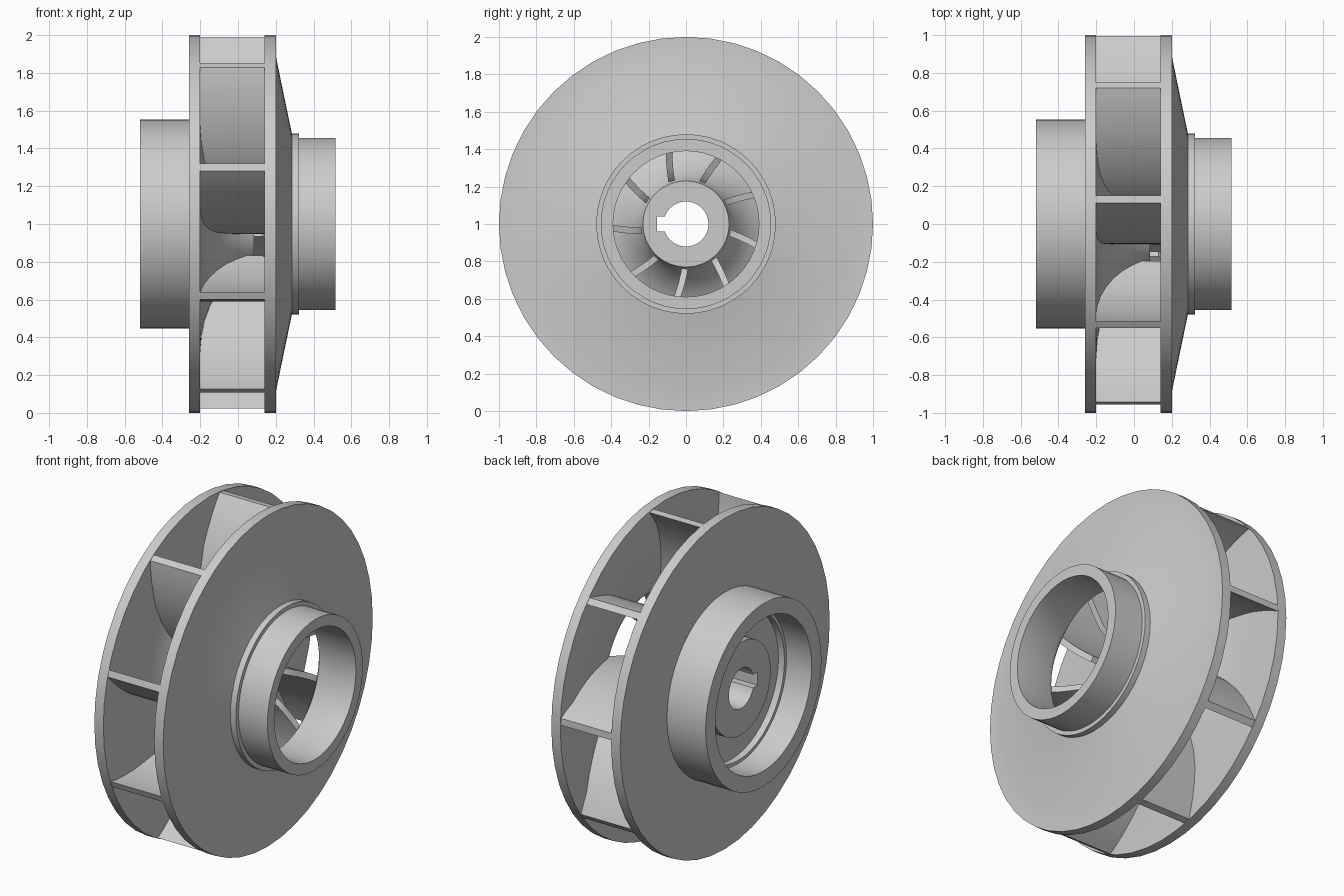
import bpy, bmesh
from math import pi, sin, cos, radians, sqrt

if "Cube" in bpy.data.objects:
    bpy.data.objects.remove(bpy.data.objects["Cube"])

SEG = 48
BLADES = 9


def finish(name, bm, smooth=True):
    bmesh.ops.recalc_face_normals(bm, faces=bm.faces)
    me = bpy.data.meshes.new(name)
    bm.to_mesh(me)
    bm.free()
    ob = bpy.data.objects.new(name, me)
    ob.location = (0, 0, 1)
    bpy.context.collection.objects.link(ob)
    return ob


def activate(ob):
    bpy.ops.object.select_all(action='DESELECT')
    ob.select_set(True)
    bpy.context.view_layer.objects.active = ob


def smooth(ob):
    activate(ob)
    bpy.ops.object.shade_smooth_by_angle(angle=radians(28))


def lathe(name, profile):
    """Spin a closed (x, radius) profile around the x axis."""
    bm = bmesh.new()
    rings = []
    for i in range(SEG):
        a = 2 * pi * i / SEG
        rings.append([bm.verts.new((x, r * cos(a), r * sin(a))) for x, r in profile])
    n = len(profile)
    for i in range(SEG):
        p, q = rings[i], rings[(i + 1) % SEG]
        for j in range(n):
            k = (j + 1) % n
            bm.faces.new((p[j], p[k], q[k], q[j]))
    return finish(name, bm)


def lerp_table(table, r):
    for (r0, x0), (r1, x1) in zip(table, table[1:]):
        if r <= r1:
            return x0 + (x1 - x0) * max(0, r - r0) / (r1 - r0)
    return table[-1][1]


# Back disc with flared hub, bored boss and rear wear ring
hub_curve = [(-.20, .72), (-.193, .62), (-.178, .53), (-.15, .445), (-.11, .37),
             (-.06, .31), (0, .265), (.045, .24), (.085, .23)]
back = lathe("back_disc_and_hub",
             [(-.37, .12), (-.37, .28), (-.31, .28), (-.31, .44), (-.35, .44), (-.35, .46),
              (-.518, .46), (-.518, .553), (-.26, .553), (-.26, 1), (-.20, 1)]
             + hub_curve + [(.085, .12)])

# Keyway slot cut through the bore
bm = bmesh.new()
bmesh.ops.create_cube(bm, size=1)
for v in bm.verts:
    v.co = (v.co.x * 1.4, v.co.y * .10 - .105, v.co.z * .08)
cutter = finish("keyway_cutter", bm)
cutter.hide_render = True
activate(back)
mod = back.modifiers.new("keyway", 'BOOLEAN')
mod.operation = 'DIFFERENCE'
mod.solver = 'EXACT'
mod.object = cutter
bpy.ops.object.modifier_apply(modifier=mod.name)
bpy.data.objects.remove(cutter)
smooth(back)

# Front conical shroud with the inlet eye
front = lathe("front_shroud",
              [(.14, 1), (.20, 1), (.20, .89), (.285, .48), (.322, .48), (.322, .455),
               (.515, .455), (.515, .39), (.29, .39), (.262, .40), (.24, .43),
               (.222, .48), (.14, .89)])
smooth(front)

# Curved blades between the two discs
low = [(.24, 0), (.265, -.03), (.31, -.09), (.37, -.14), (.445, -.18),
       (.53, -.205), (.62, -.22), (.72, -.23), (1, -.23)]
high = [(.24, .13), (.265, .16), (.385, .225), (.43, .25), (.48, .24), (.89, .165), (1, .165)]
bm = bmesh.new()
radii = [.24, .265, .31, .35, .385, .43, .48, .53, .62, .72, .80, .89, .95, .996]
stations = []
for r in radii:
    theta = radians(2.3 + 34.5 * (1 - r))
    half = .0175 * sqrt(1 + (.6 * r) ** 2) / r
    lo, hi = lerp_table(low, r), lerp_table(high, r)
    stations.append([bm.verts.new((x, r * cos(theta + s * half), r * sin(theta + s * half)))
                     for x, s in ((lo, -1), (hi, -1), (hi, 1), (lo, 1))])
for p, q in zip(stations, stations[1:]):
    for j in range(4):
        k = (j + 1) % 4
        bm.faces.new((p[j], p[k], q[k], q[j]))
bm.faces.new(stations[0])
bm.faces.new(stations[-1])
blade = finish("blade_1", bm)
smooth(blade)
for i in range(1, BLADES):
    ob = blade.copy()
    ob.name = f"blade_{i + 1}"
    ob.rotation_euler.x = 2 * pi * i / BLADES
    bpy.context.collection.objects.link(ob)
